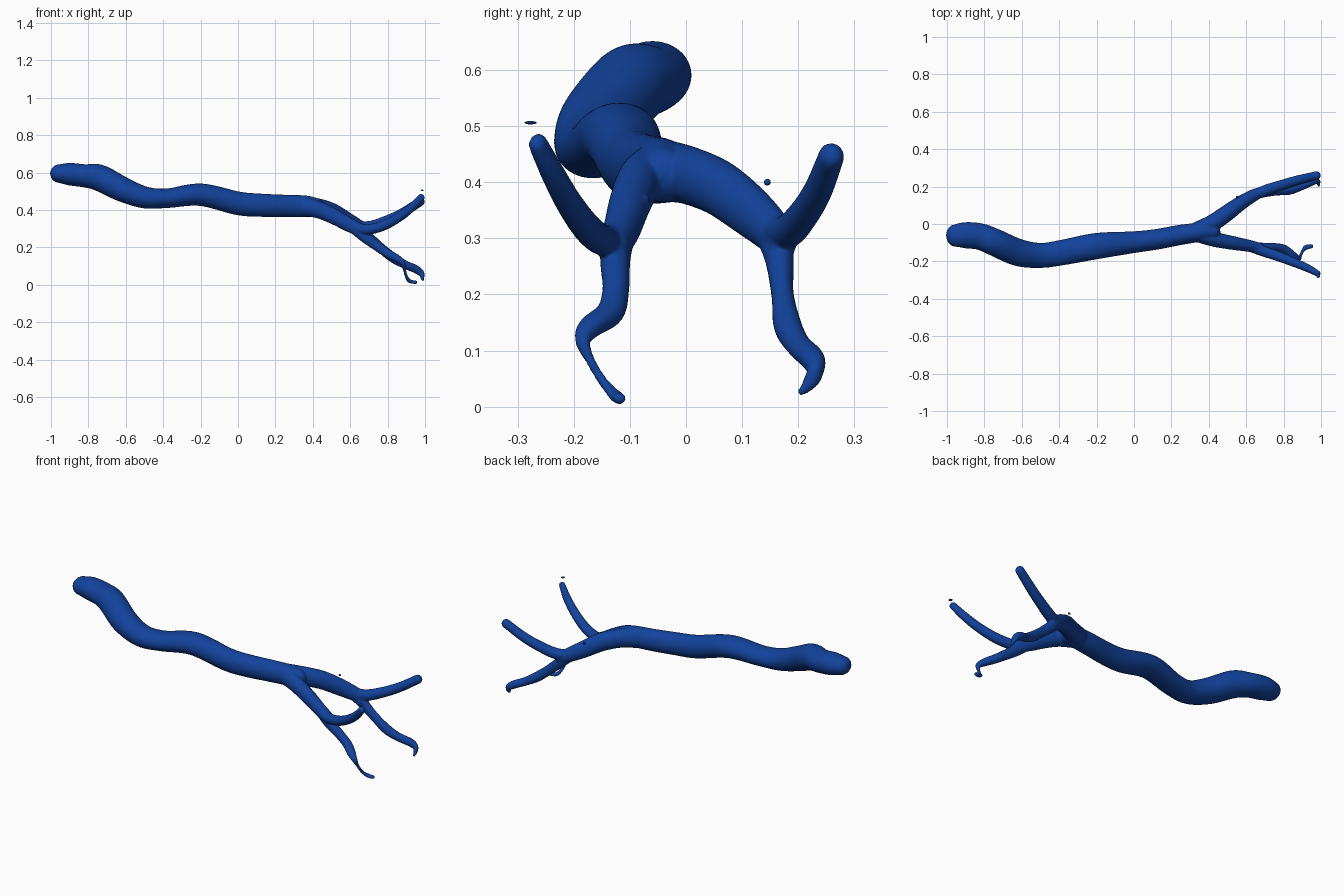
import bpy, bmesh, math
from mathutils import Vector

mat = bpy.data.materials.new("deep_blue")
mat.diffuse_color = (0.006, 0.055, 0.33, 1)
SIDES, STEPS = 28, 8


def catmull(a, b, c, d, t):
    return [0.5 * (2 * q + (r - p) * t + (2 * p - 5 * q + 4 * r - s) * t * t
                   + (3 * q - p - 3 * r + s) * t ** 3) for p, q, r, s in zip(a, b, c, d)]


def sweep(bm, pts):
    """Round-ended tube through (x, y, z, side radius, up radius)."""
    ext = [pts[0]] + list(pts) + [pts[-1]]
    path = []
    for i in range(len(pts) - 1):
        path += [catmull(*ext[i:i + 4], k / STEPS) for k in range(STEPS)]
    path.append(list(pts[-1]))
    P = [Vector(p[:3]) for p in path]
    rows = []
    for i, p in enumerate(path):
        t = (P[min(i + 1, len(P) - 1)] - P[max(i - 1, 0)]).normalized()
        rows.append((P[i], t, p[3], p[4]))

    def cap(row, sign):
        c, t, a, b = row
        return [(c + t * sign * min(a, b) * math.sin(u), t, a * math.cos(u), b * math.cos(u))
                for u in (0.35, 0.7, 1.05, 1.4)]
    rows = cap(rows[0], -1)[::-1] + rows + cap(rows[-1], 1)
    rings = []
    for c, t, a, b in rows:
        side = Vector((0, 0, 1)).cross(t).normalized()
        up = t.cross(side)
        rings.append([bm.verts.new(c + side * a * math.cos(w) + up * b * math.sin(w))
                      for w in (2 * math.pi * k / SIDES for k in range(SIDES))])
    for r, s in zip(rings, rings[1:]):
        for k in range(SIDES):
            n = (k + 1) % SIDES
            bm.faces.new((r[k], r[n], s[n], s[k]))
    bm.faces.new(rings[0][::-1])
    bm.faces.new(rings[-1])


def finish(name, bm):
    bmesh.ops.recalc_face_normals(bm, faces=bm.faces)
    me = bpy.data.meshes.new(name)
    bm.to_mesh(me)
    bm.free()
    me.materials.append(mat)
    me.polygons.foreach_set("use_smooth", [True] * len(me.polygons))
    ob = bpy.data.objects.new(name, me)
    bpy.context.collection.objects.link(ob)
    return ob


# main trunk
trunk = [(-.955, -.062, .595, .06, .05), (-.9, -.06, .592, .07, .06),
         (-.82, -.068, .583, .071, .062), (-.74, -.1, .572, .073, .071),
         (-.62, -.152, .512, .073, .067), (-.5, -.168, .468, .067, .059),
         (-.38, -.152, .463, .068, .052), (-.2, -.118, .482, .07, .06),
         (0, -.097, .436, .058, .063), (.12, -.082, .426, .055, .062),
         (.25, -.058, .422, .054, .06), (.36, -.043, .42, .05, .058),
         (.42, -.04, .414, .042, .05)]
# forked limb on the +y side
limb_a = [(.34, -.035, .42, .048, .055), (.42, .005, .412, .046, .052),
          (.5, .06, .389, .044, .05), (.58, .118, .345, .038, .046),
          (.65, .158, .308, .032, .038), (.69, .172, .29, .025, .03)]
limb_a_up = [(.62, .145, .32, .026, .026), (.7, .178, .311, .03, .03),
             (.79, .208, .341, .028, .028), (.88, .235, .385, .026, .026),
             (.975, .259, .446, .023, .025)]
limb_a_down = [(.62, .143, .322, .026, .028), (.68, .165, .27, .026, .03),
               (.76, .172, .2, .02, .027), (.83, .181, .145, .025, .027),
               (.89, .2, .11, .022, .023), (.95, .226, .084, .022, .022),
               (.981, .23, .06, .014, .018), (.986, .215, .035, .01, .011),
               (.988, .205, .026, .007, .007)]
# forked limb on the -y side
limb_b = [(.34, -.055, .42, .042, .052), (.43, -.082, .402, .04, .046),
          (.52, -.1, .362, .037, .042), (.6, -.114, .318, .033, .038),
          (.67, -.128, .288, .028, .032)]
limb_b_up = [(.6, -.115, .315, .026, .028), (.68, -.142, .296, .028, .028),
             (.77, -.172, .314, .027, .027), (.86, -.207, .361, .024, .025),
             (.93, -.237, .415, .021, .023), (.981, -.264, .469, .016, .02)]
limb_b_down = [(.61, -.118, .31, .028, .028), (.67, -.126, .262, .027, .03),
               (.74, -.125, .21, .024, .027), (.8, -.135, .168, .025, .024),
               (.85, -.17, .142, .023, .02), (.88, -.184, .118, .014, .015),
               (.889, -.172, .085, .009, .009), (.9, -.148, .045, .009, .009),
               (.918, -.126, .02, .014, .01), (.95, -.118, .014, .012, .01)]
# short spur in the fork
spur = [(.45, -.078, .385, .02, .02), (.5, -.08, .372, .012, .012),
        (.545, -.072, .369, .008, .007)]

bm = bmesh.new()
for p in (trunk, limb_a, limb_a_up, limb_a_down, limb_b, limb_b_up, limb_b_down, spur):
    sweep(bm, p)
body = finish("branching_trunk", bm)

# fuse the tubes into one skin and soften the joints
rm = body.modifiers.new("fuse", 'REMESH')
rm.mode = 'VOXEL'
rm.voxel_size = 0.005
rm.use_smooth_shade = True
sm = body.modifiers.new("soften", 'SMOOTH')
sm.factor = 0.5
sm.iterations = 6

# loose specks
for name, loc, size in (("speck", (.552, .145, .4), (.007, .006, .006)),
                        ("tip_fleck", (.985, -.277, .506), (.01, .011, .003))):
    bm = bmesh.new()
    bmesh.ops.create_icosphere(bm, subdivisions=3, radius=1)
    bmesh.ops.scale(bm, vec=size, verts=bm.verts)
    bmesh.ops.translate(bm, vec=loc, verts=bm.verts)
    finish(name, bm)
